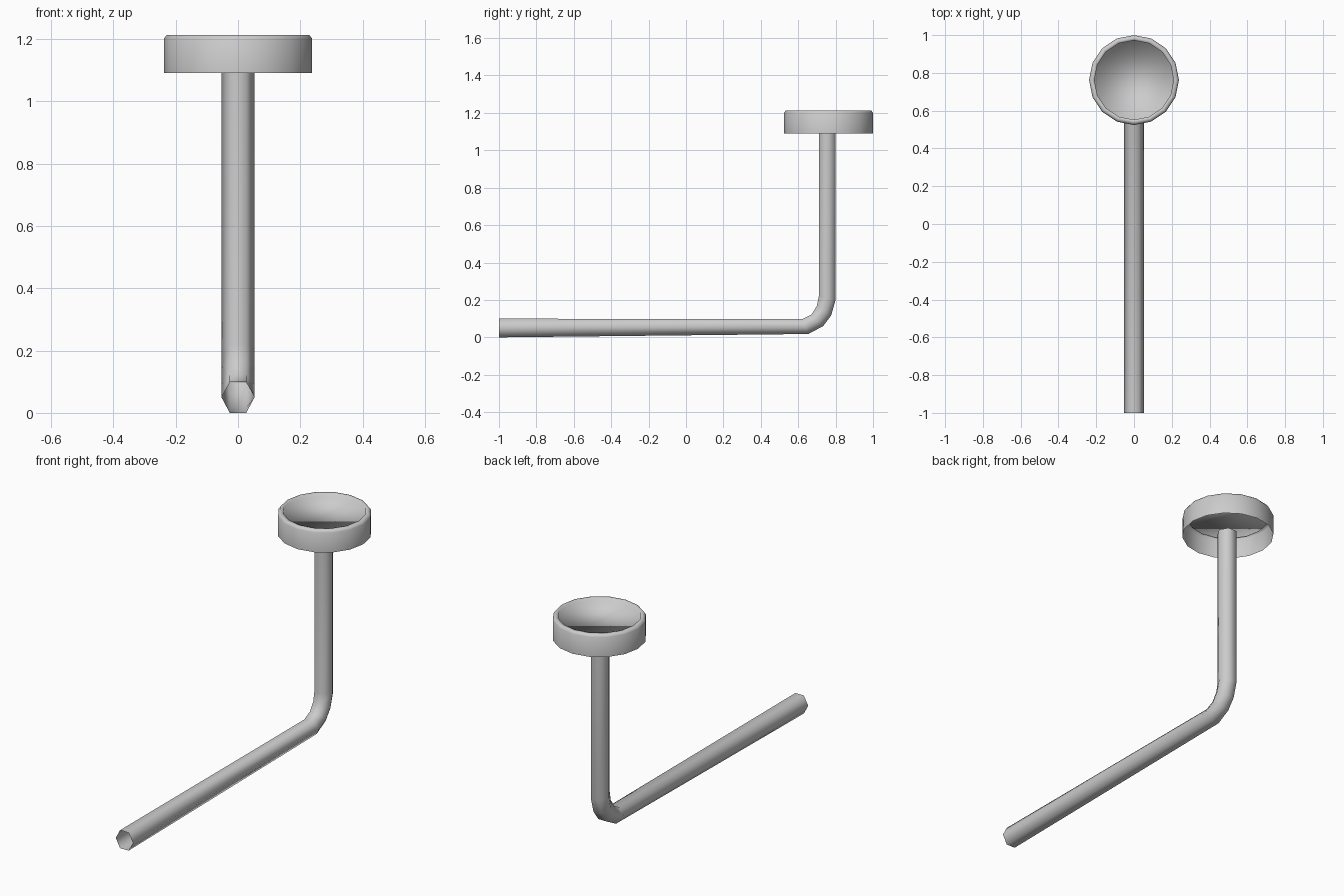
import bpy, bmesh
from math import sin, cos, pi, radians
from mathutils import Vector

if "Cube" in bpy.data.objects:
    bpy.data.objects.remove(bpy.data.objects["Cube"])


def finish(name, bm, angle):
    bmesh.ops.recalc_face_normals(bm, faces=bm.faces[:])
    mesh = bpy.data.meshes.new(name)
    bm.to_mesh(mesh)
    bm.free()
    obj = bpy.data.objects.new(name, mesh)
    bpy.context.collection.objects.link(obj)
    bpy.ops.object.select_all(action='DESELECT')
    obj.select_set(True)
    bpy.context.view_layer.objects.active = obj
    bpy.ops.object.shade_smooth_by_angle(angle=radians(angle))
    return obj


def bridge(bm, rings):
    n = len(rings[0])
    for a, b in zip(rings, rings[1:]):
        for i in range(n):
            j = (i + 1) % n
            bm.faces.new((a[i], a[j], b[j], b[i]))


# Bent six-sided pipe, open at both ends: inner and outer (y, z) of each section
sections = [((-1.0, 0.10), (-1.0, 0.0)),
            ((0.62, 0.097), (0.654, 0.018)),
            ((0.67, 0.122), (0.733, 0.06)),
            ((0.70, 0.168), (0.776, 0.117)),
            ((0.71, 0.22), (0.80, 0.20)),
            ((0.71, 1.11), (0.80, 1.11))]
bm = bmesh.new()
rings = []
for inner, outer in sections:
    a, b = Vector((0, *inner)), Vector((0, *outer))
    mid, half = (a + b) / 2, (b - a) / 2
    ring = []
    for k in range(6):
        t = k * pi / 3
        ring.append(bm.verts.new(mid + half * sin(t) / sin(pi / 3)
                                 + Vector((0.053 * cos(t), 0, 0))))
    rings.append(ring)
bridge(bm, rings)
finish("bent_pipe", bm, 65)

# Round cap: open below, chamfered rim, shallow recessed disc on top
profile = [(0.238, 1.09), (0.238, 1.20), (0.229, 1.213),
           (0.21, 1.213), (0.21, 1.193)]
bm = bmesh.new()
rings = [[bm.verts.new((r * cos(k * pi / 8), 0.762 + r * sin(k * pi / 8), z))
          for k in range(16)] for r, z in profile]
bridge(bm, rings)
bm.faces.new(rings[-1])
finish("round_cap", bm, 95)
